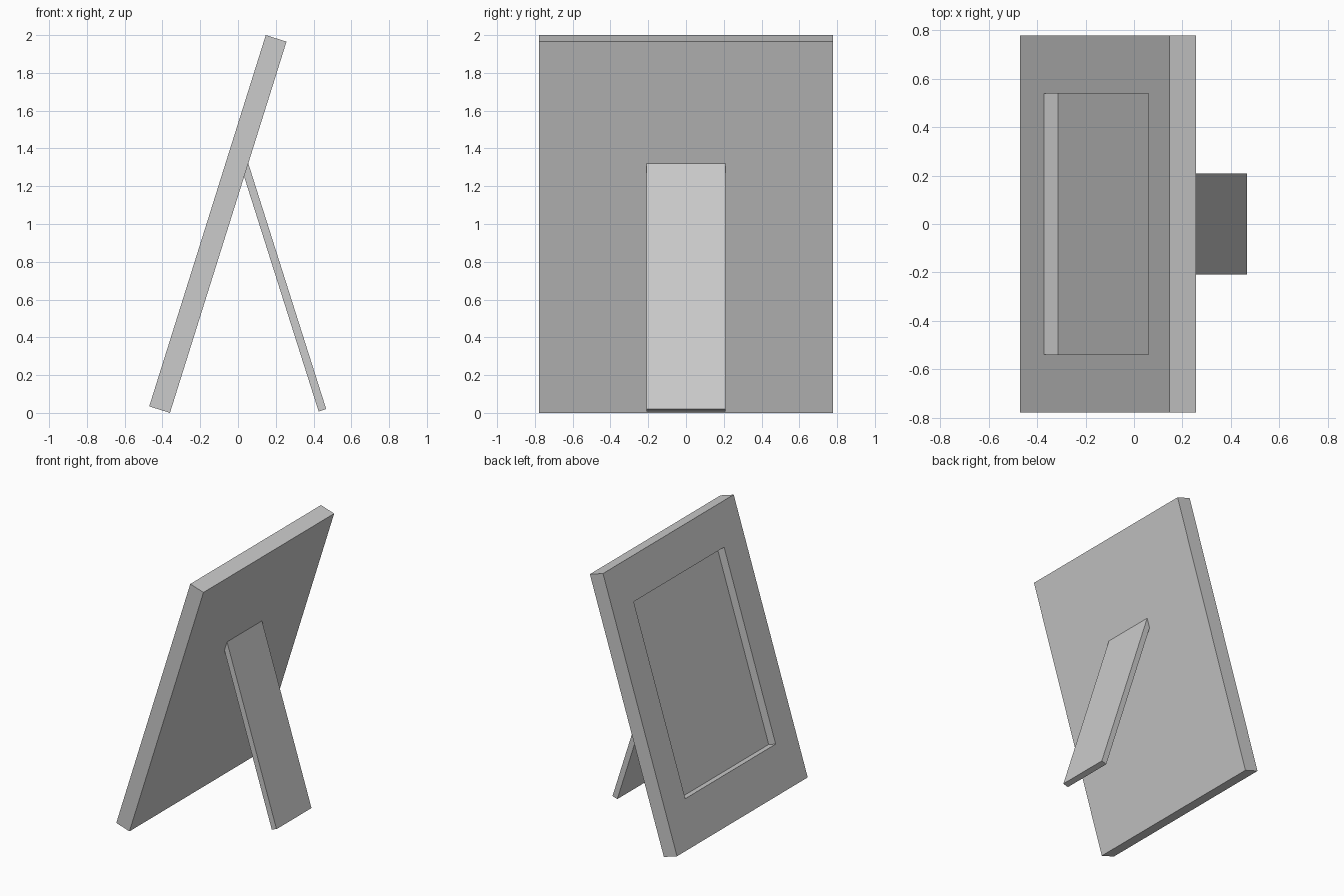
import bpy, bmesh
from math import radians

if "Cube" in bpy.data.objects:
    bpy.data.objects.remove(bpy.data.objects["Cube"])


def leaning_board(name, thick, half_width, length, origin, angle, recess=None):
    """Box with local x = thickness, z = length, leaning by angle about y."""
    bm = bmesh.new()
    bmesh.ops.create_cube(bm, size=1)
    for v in bm.verts:
        v.co.x = (v.co.x + 0.5) * thick
        v.co.y *= 2 * half_width
        v.co.z = (v.co.z + 0.5) * length
    if recess:
        half_y, z_low, z_high, depth = recess
        bm.normal_update()
        face = min(bm.faces, key=lambda f: f.calc_center_median().x)
        # border ring around the opening, then push the floor in
        face = bmesh.ops.extrude_discrete_faces(bm, faces=[face])["faces"][0]
        for v in face.verts:
            v.co.y = half_y if v.co.y > 0 else -half_y
            v.co.z = z_high if v.co.z > length / 2 else z_low
        face = bmesh.ops.extrude_discrete_faces(bm, faces=[face])["faces"][0]
        for v in face.verts:
            v.co.x = depth
    bmesh.ops.recalc_face_normals(bm, faces=bm.faces)
    mesh = bpy.data.meshes.new(name)
    bm.to_mesh(mesh)
    bm.free()
    obj = bpy.data.objects.new(name, mesh)
    obj.location = origin
    obj.rotation_euler = (0, angle, 0)
    bpy.context.collection.objects.link(obj)
    return obj


# picture frame panel with recessed picture area
leaning_board("frame_panel", 0.115, 0.778, 2.06, (-0.47, 0, 0.0345),
              radians(17.43), recess=(0.538, 0.331, 1.766, 0.061))

# rear support leg, its top end sunk into the panel back
leaning_board("support_leg", 0.042, 0.208, 1.372, (0.427, 0, 0.0075),
              radians(-17.6))
